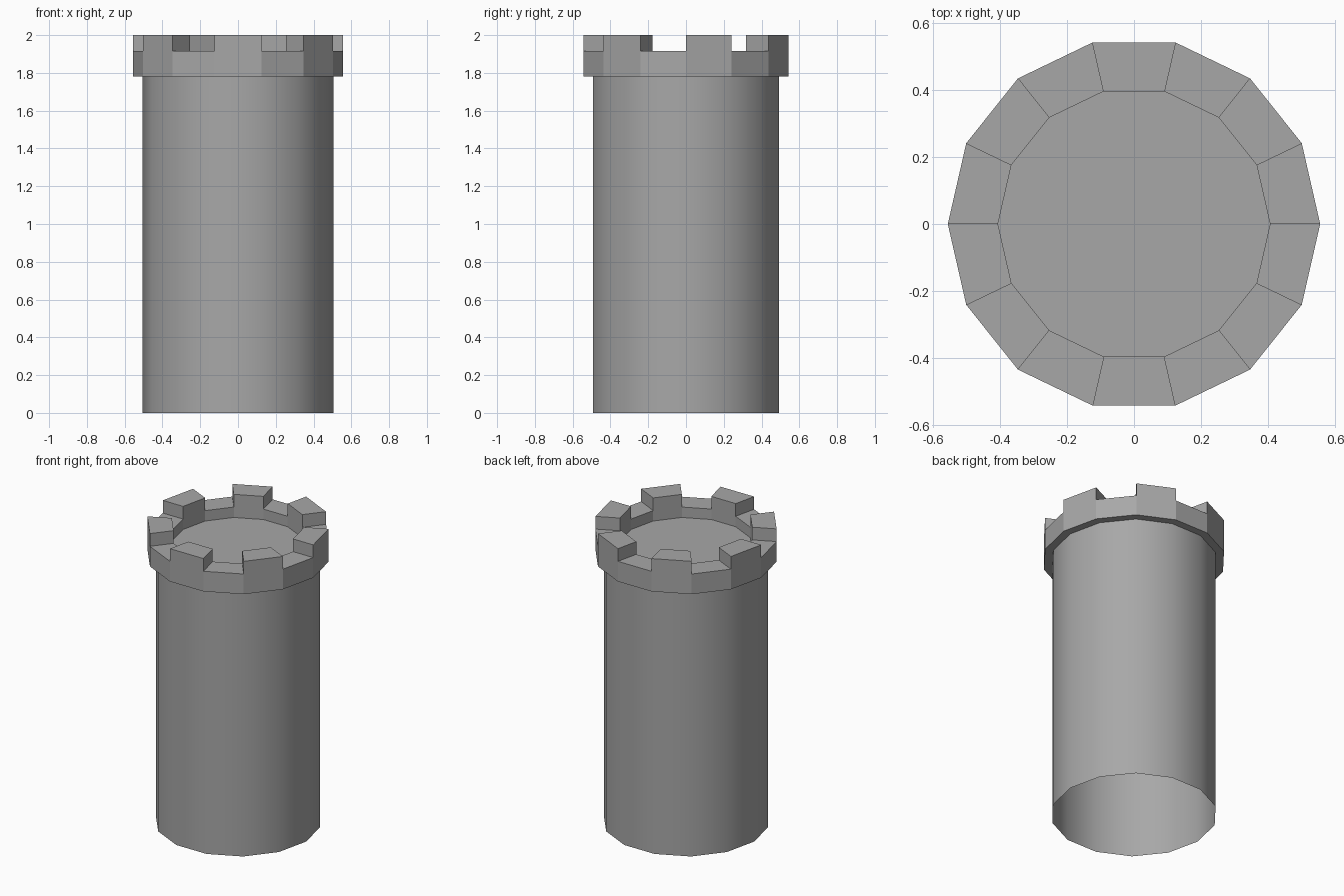
import bpy
import bmesh
from math import cos, sin, tau

cube = bpy.data.objects.get("Cube")
if cube:
    bpy.data.objects.remove(cube, do_unlink=True)

SIDES = 14
WALL_R, RIM_R, INNER_R = 0.505, 0.557, 0.407
RIM_BOTTOM, FLOOR_Z, NOTCH_Z, TOP_Z = 1.78, 1.845, 1.915, 2.0

stone = bpy.data.materials.new("stone grey")
stone.use_nodes = True
grey = (0.39, 0.39, 0.39, 1)
stone.diffuse_color = grey
stone.node_tree.nodes["Principled BSDF"].inputs["Base Color"].default_value = grey


def ring(bm, radius, z):
    return [bm.verts.new((radius * cos(tau * i / SIDES), radius * sin(tau * i / SIDES), z))
            for i in range(SIDES)]


def bridge(bm, a, b):
    """Join two rings with one quad per side."""
    return [bm.faces.new((a[i], a[(i + 1) % SIDES], b[(i + 1) % SIDES], b[i]))
            for i in range(SIDES)]


def finish(bm, name):
    mesh = bpy.data.meshes.new(name)
    bm.normal_update()
    bm.to_mesh(mesh)
    bm.free()
    mesh.materials.append(stone)
    obj = bpy.data.objects.new(name, mesh)
    bpy.context.collection.objects.link(obj)
    return obj


# Tower wall: smooth tube, open at the bottom
bm = bmesh.new()
for face in bridge(bm, ring(bm, WALL_R, 0), ring(bm, WALL_R, RIM_BOTTOM)):
    face.smooth = True
finish(bm, "tower_wall")

# Parapet: overhanging rim with a sunken floor
bm = bmesh.new()
profile = [(WALL_R, RIM_BOTTOM), (RIM_R, RIM_BOTTOM), (RIM_R, NOTCH_Z),
           (INNER_R, NOTCH_Z), (INNER_R, FLOOR_Z)]
rings = [ring(bm, r, z) for r, z in profile]
bands = [bridge(bm, a, b) for a, b in zip(rings, rings[1:])]
bm.faces.new(rings[-1])

# Battlements: raise every other segment of the rim top
for face in bands[2][::2]:
    raised = bmesh.ops.extrude_face_region(bm, geom=[face])["geom"]
    for v in raised:
        if isinstance(v, bmesh.types.BMVert):
            v.co.z = TOP_Z
    if face.is_valid:
        bm.faces.remove(face)
bmesh.ops.recalc_face_normals(bm, faces=bm.faces)
# Keep the floor facing up
if bm.faces and max(bm.faces, key=lambda f: len(f.verts)).normal.z < 0:
    bmesh.ops.reverse_faces(bm, faces=bm.faces)
finish(bm, "parapet")
